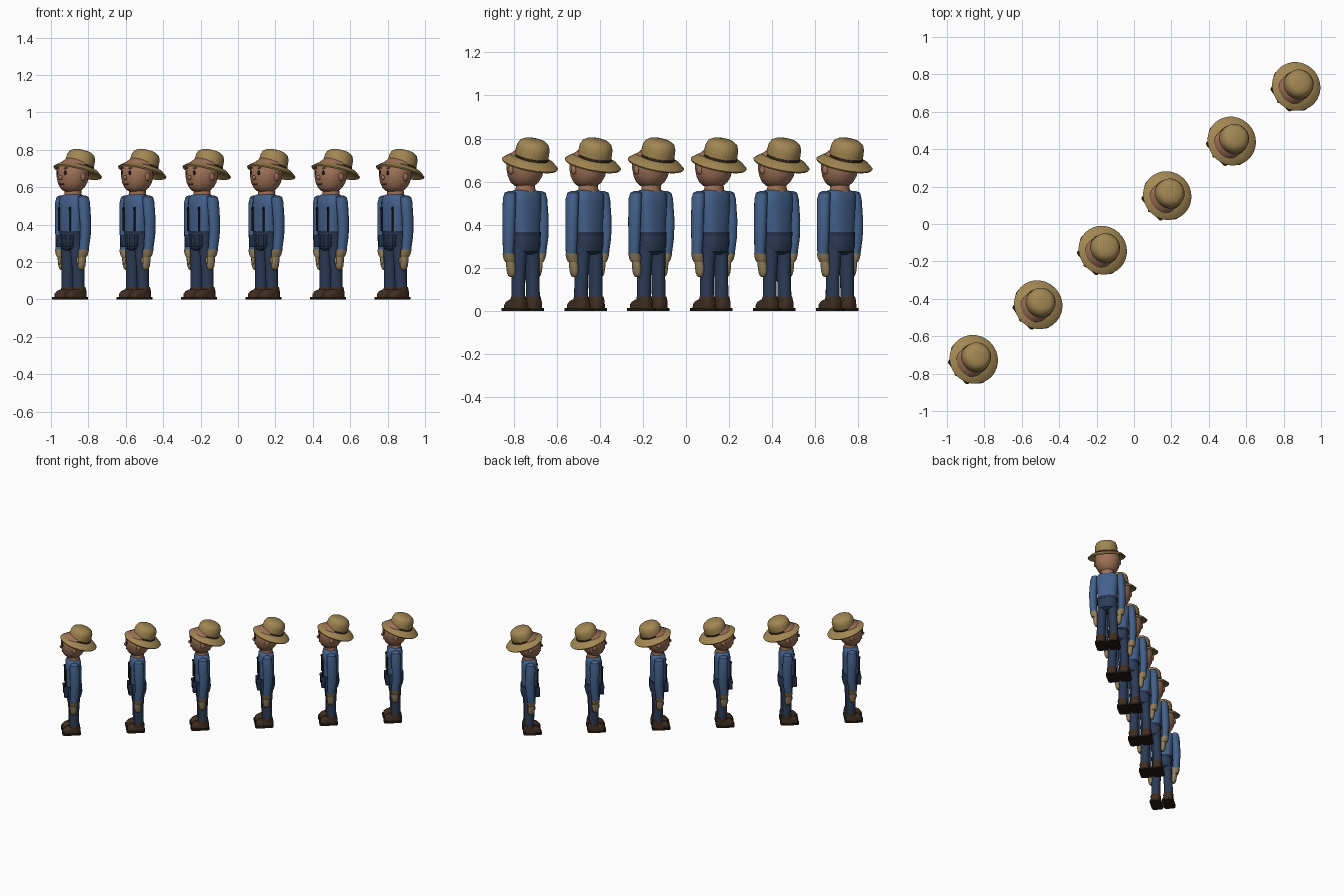
import bpy, bmesh, math
from mathutils import Matrix

COL = {"shirt": (.056, .118, .255), "trousers": (.024, .044, .092), "straw": (.36, .24, .085),
       "skin": (.34, .165, .095), "leather": (.05, .027, .015), "sole": (.018, .011, .007),
       "glove": (.29, .215, .107), "dark": (.012, .012, .016), "pouch": (.018, .033, .075)}
MATS = {}
for k, c in COL.items():
    m = bpy.data.materials.new(k)
    m.diffuse_color = (*c, 1)
    MATS[k] = m

parts = []  # (name, mesh) of one figure, facing -y at the origin


def finish(name, bm, mat, matrix=None):
    if matrix:
        bm.transform(matrix)
    bmesh.ops.recalc_face_normals(bm, faces=bm.faces)
    me = bpy.data.meshes.new(name)
    bm.to_mesh(me)
    bm.free()
    me.materials.append(MATS[mat])
    me.shade_smooth()
    me.set_sharp_from_angle(angle=math.radians(40))
    parts.append((name, me))


def loft(name, rings, mat, n=20, power=2.0, matrix=None):
    """Stack of (super)elliptical rings: (z, centre x, centre y, radius x, radius y)."""
    bm = bmesh.new()
    loops = []
    for z, cx, cy, rx, ry in rings:
        loop = []
        for i in range(n):
            a = 2 * math.pi * (i + .5) / n
            c, s = math.cos(a), math.sin(a)
            loop.append(bm.verts.new((cx + rx * math.copysign(abs(c) ** (2 / power), c),
                                      cy + ry * math.copysign(abs(s) ** (2 / power), s), z)))
        loops.append(loop)
    for a, b in zip(loops, loops[1:]):
        for i in range(n):
            j = (i + 1) % n
            bm.faces.new((a[i], a[j], b[j], b[i]))
    bm.faces.new(loops[0])
    bm.faces.new(loops[-1])
    finish(name, bm, mat, matrix)


def ball(name, loc, size, mat, seg=14):
    bm = bmesh.new()
    bmesh.ops.create_uvsphere(bm, u_segments=seg, v_segments=max(6, seg // 2), radius=1)
    finish(name, bm, mat, Matrix.Translation(loc) @ Matrix.Diagonal((*size, 1)))


def box(name, loc, size, mat, bevel=.006):
    bm = bmesh.new()
    bmesh.ops.create_cube(bm, size=1)
    bm.transform(Matrix.Translation(loc) @ Matrix.Diagonal((*size, 1)))
    bmesh.ops.bevel(bm, geom=bm.edges[:], offset=bevel, segments=2, profile=.5, affect='EDGES')
    finish(name, bm, mat)


# Torso, hips, belt and neck
loft("torso", [(.345, 0, 0, .068, .055), (.42, 0, 0, .072, .056), (.50, 0, 0, .079, .056),
               (.54, 0, 0, .080, .052), (.556, 0, 0, .066, .044), (.563, 0, 0, .045, .035)],
     "shirt", 24, 2.6)
loft("hips", [(.262, 0, 0, .045, .036), (.275, 0, .002, .066, .053), (.31, 0, .003, .071, .060),
              (.345, 0, .002, .071, .059), (.365, 0, 0, .070, .057)], "trousers", 24, 2.5)
loft("belt", [(.348, 0, 0, .074, .061), (.366, 0, 0, .074, .060)], "pouch", 24, 2.5)
loft("neck", [(.55, 0, .003, .052, .044), (.572, 0, .003, .048, .042), (.61, 0, .003, .045, .042)], "skin")

# Head with narrow chin, and face
loft("head", [(.574, 0, -.004, .022, .022), (.580, 0, -.004, .046, .045), (.597, 0, -.003, .066, .064),
              (.625, 0, 0, .081, .079), (.66, 0, .001, .089, .085), (.695, 0, .001, .089, .085),
              (.73, 0, .012, .076, .075), (.755, 0, .024, .05, .05), (.765, 0, .03, .02, .02)], "skin", 28)
ball("nose", (0, -.083, .652), (.012, .013, .012), "skin", 12)
box("mouth", (0, -.076, .618), (.032, .008, .005), "leather", .002)

# Straw hat with drooping brim, tipped backwards
tilt = Matrix.Translation((0, .044, .708)) @ Matrix.Rotation(math.radians(-17), 4, 'X')
hat = [(-.006, .076), (-.014, .105), (-.033, .129), (-.026, .133), (-.005, .108), (.003, .079),
       (.030, .079), (.055, .077), (.075, .068), (.087, .050), (.092, .024)]
loft("straw_hat", [(z, 0, 0, r, r) for z, r in hat], "straw", 28, matrix=tilt)
loft("hat_band", [(z, 0, 0, r, r) for z, r in [(.000, .080), (.002, .0815), (.012, .081), (.013, .078)]],
     "leather", 28, matrix=tilt)

# Mirrored parts
for side, s in (("right", -1), ("left", 1)):
    ball(side + "_eye", (s * .032, -.078, .678), (.008, .005, .013), "dark", 10)
    box(side + "_eyebrow", (s * .033, -.076, .703), (.024, .008, .006), "leather", .002)
    ball(side + "_ear", (s * .087, .000, .655), (.010, .016, .022), "skin", 12)
    # Sleeve, glove cuff, glove and thumb
    loft(side + "_sleeve", [(.556, s * .085, 0, .012, .016), (.548, s * .090, 0, .025, .030),
                            (.52, s * .095, 0, .028, .034), (.42, s * .102, .004, .027, .033),
                            (.34, s * .102, .003, .026, .031), (.262, s * .098, -.004, .024, .027)], "shirt", 18)
    loft(side + "_glove_cuff", [(.267, s * .096, -.004, .028, .031), (.240, s * .091, -.005, .026, .028),
                                (.228, s * .087, -.005, .022, .024)], "glove", 18)
    loft(side + "_glove", [(.235, s * .086, -.005, .019, .021), (.205, s * .082, -.005, .020, .024),
                           (.178, s * .080, -.005, .018, .022), (.163, s * .079, -.005, .012, .017),
                           (.158, s * .079, -.005, .006, .010)], "glove", 16)
    ball(side + "_thumb", (s * .076, -.027, .207), (.009, .009, .020), "glove", 10)
    # Trouser leg, boot and sole
    loft(side + "_trouser_leg", [(.055, s * .045, .004, .032, .033), (.16, s * .043, .003, .031, .034),
                                 (.25, s * .039, .002, .033, .041), (.30, s * .036, .002, .034, .046)],
         "trousers", 18)
    loft(side + "_boot_collar", [(.046, s * .045, .006, .035, .036), (.056, s * .045, .006, .037, .038),
                                 (.067, s * .045, .006, .034, .035)], "leather", 18)
    loft(side + "_boot", [(.014, s * .044, -.015, .036, .061), (.030, s * .044, -.014, .036, .060),
                          (.043, s * .044, -.008, .034, .054), (.054, s * .045, .004, .032, .037)],
         "leather", 24, 3.2)
    loft(side + "_sole", [(0, s * .0435, -.017, .041, .065), (.014, s * .0435, -.017, .041, .065)],
         "sole", 24, 6)
    # Chest cords with toggles, and belt pouches
    box(side + "_chest_cord", (s * .046, -.056, .430), (.005, .010, .13), "dark", .002)
    box(side + "_toggle", (s * .046, -.058, .485), (.010, .012, .012), "dark", .003)
    box(side + "_belt_pouch", (s * .038, -.054, .310), (.044, .028, .060), "pouch")
    box(side + "_pouch_flap", (s * .038, -.055, .336), (.048, .030, .020), "trousers", .004)

# Six figures queued along a diagonal, all facing down the line
for i in range(6):
    k = i - 2.5
    place = Matrix.Translation((-.0225 + .3448 * k, -.0175 + .2918 * k, 0)) @ Matrix.Rotation(math.radians(-49.8), 4, 'Z')
    for name, me in parts:
        ob = bpy.data.objects.new(f"{name}_{i + 1}", me)
        bpy.context.collection.objects.link(ob)
        ob.matrix_world = place
